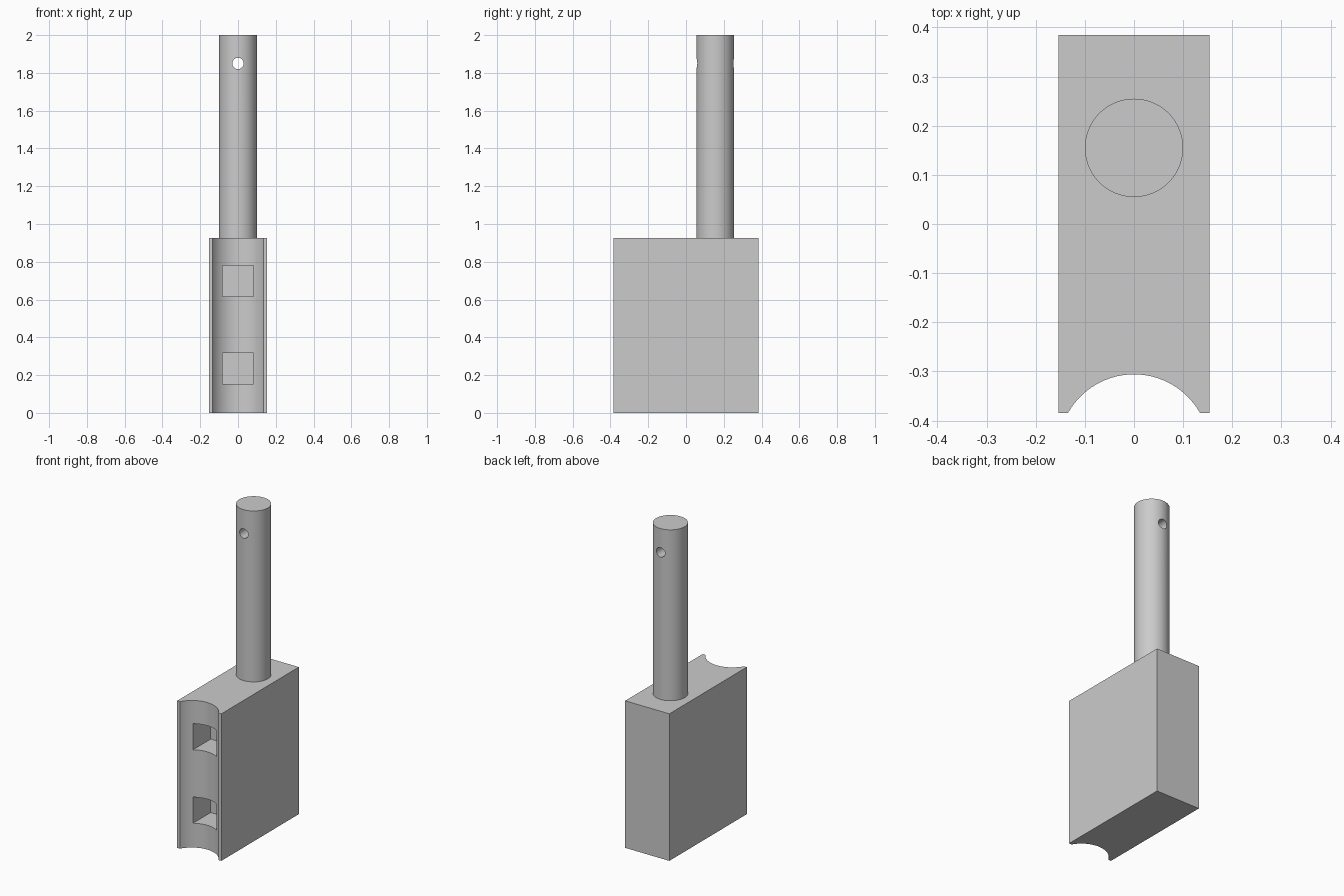
import bpy
import math

old = bpy.data.objects.get("Cube")
if old:
    bpy.data.objects.remove(old, do_unlink=True)

# Single grey material
grey = bpy.data.materials.new("light_grey")
grey.use_nodes = True
colour = (0.6, 0.6, 0.6, 1)
grey.diffuse_color = colour
next(n for n in grey.node_tree.nodes if n.type == "BSDF_PRINCIPLED").inputs["Base Color"].default_value = colour

BLOCK_W, BLOCK_D, BLOCK_H = 0.307, 0.77, 0.925
ROD_Y, ROD_R = 0.155, 0.1


def finish(name):
    obj = bpy.context.object
    obj.name = name
    obj.data.materials.append(grey)
    return obj


def box(name, x, y, z):
    """Box spanning the given (low, high) ranges."""
    spans = (x, y, z)
    bpy.ops.mesh.primitive_cube_add(size=1, location=[(a + b) / 2 for a, b in spans])
    bpy.context.object.scale = [b - a for a, b in spans]
    bpy.ops.object.transform_apply(location=False, rotation=False, scale=True)
    return finish(name)


def cylinder(name, radius, depth, location, tilt=0, sides=96):
    bpy.ops.mesh.primitive_cylinder_add(vertices=sides, radius=radius, depth=depth,
                                        location=location, rotation=(tilt, 0, 0))
    return finish(name)


def cut(target, cutter):
    """Subtract the cutter, then remove it."""
    mod = target.modifiers.new("cut", "BOOLEAN")
    mod.operation = "DIFFERENCE"
    mod.solver = "EXACT"
    mod.object = cutter
    bpy.context.view_layer.objects.active = target
    bpy.ops.object.modifier_apply(modifier=mod.name)
    bpy.data.objects.remove(cutter, do_unlink=True)


def smooth(obj):
    bpy.ops.object.select_all(action="DESELECT")
    obj.select_set(True)
    bpy.context.view_layer.objects.active = obj
    bpy.ops.object.shade_smooth_by_angle(angle=math.radians(30))


# Body block with a rounded groove down the front
body = box("body_block", (-BLOCK_W / 2, BLOCK_W / 2), (-BLOCK_D / 2, BLOCK_D / 2), (0, BLOCK_H))
cut(body, cylinder("groove_cutter", 0.154, 1.2, (0, -0.46, BLOCK_H / 2)))

# Two square pockets sunk into the groove
for z in (0.235, 0.697):
    cut(body, box("pocket_cutter", (-0.082, 0.082), (-0.5, -0.154), (z - 0.082, z + 0.082)))
smooth(body)

# Round rod with a cross hole near its top
rod = cylinder("rod", ROD_R, 2 - BLOCK_H, (0, ROD_Y, (2 + BLOCK_H) / 2))
cut(rod, cylinder("hole_cutter", 0.03, 0.5, (0, ROD_Y, 1.85), math.pi / 2, 48))
smooth(rod)
